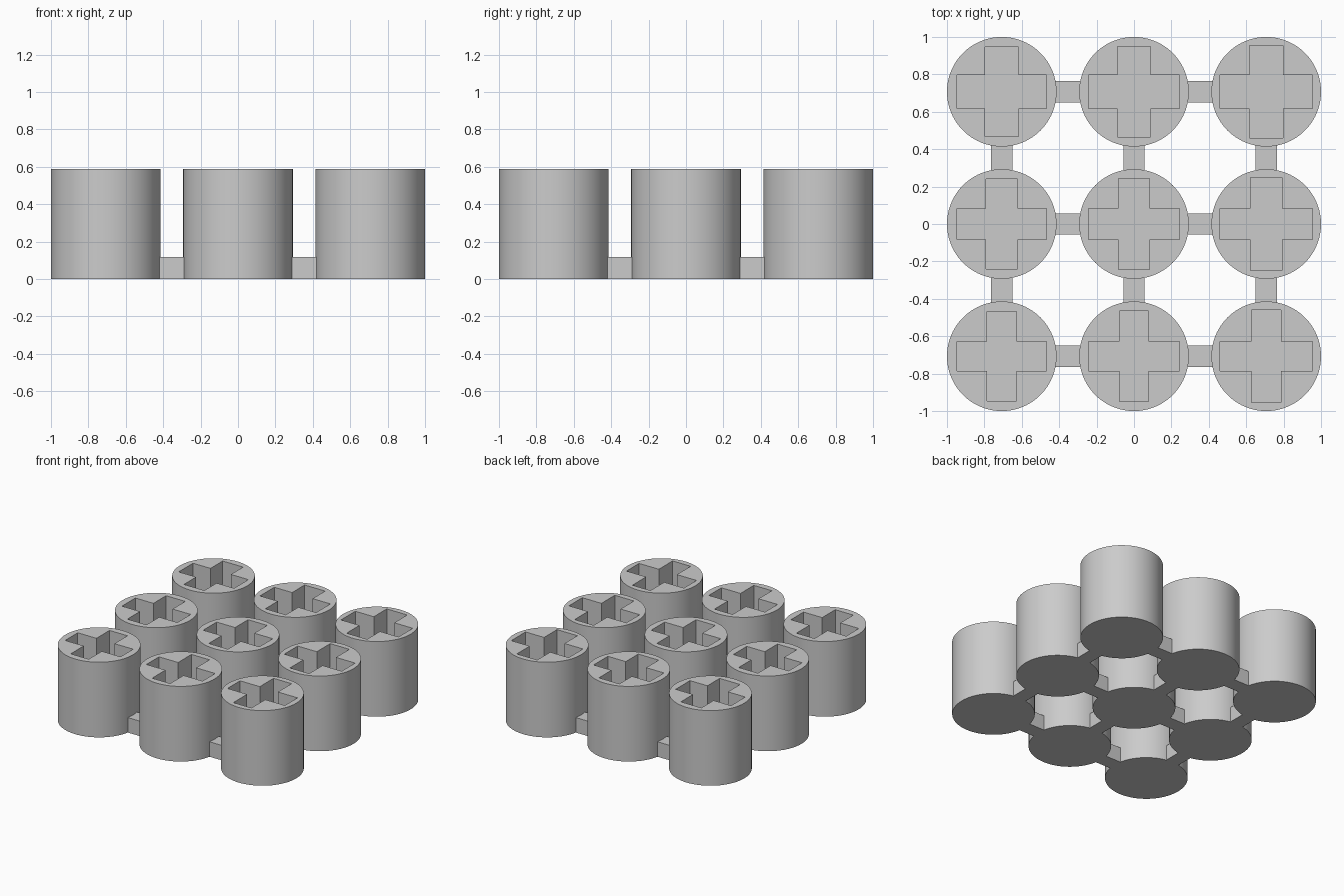
import bpy
import bmesh

cube = bpy.data.objects.get("Cube")
if cube:
    bpy.data.objects.remove(cube, do_unlink=True)

PITCH, RADIUS, HEIGHT = 0.707, 0.293, 0.588
BAR_W, BAR_H, FLOOR = 0.113, 0.117, 0.118

gray = bpy.data.materials.new("plain gray")
gray.use_nodes = True
color = (0.6, 0.6, 0.6, 1)
gray.diffuse_color = color
gray.node_tree.nodes["Principled BSDF"].inputs["Base Color"].default_value = color


def prism(name, outline, z0, z1):
    """Extrude a flat outline from z0 up to z1."""
    bm = bmesh.new()
    face = bm.faces.new([bm.verts.new((x, y, z0)) for x, y in outline])
    top = bmesh.ops.extrude_face_region(bm, geom=[face])["geom"]
    verts = [v for v in top if isinstance(v, bmesh.types.BMVert)]
    bmesh.ops.translate(bm, verts=verts, vec=(0, 0, z1 - z0))
    bmesh.ops.recalc_face_normals(bm, faces=bm.faces)
    mesh = bpy.data.meshes.new(name)
    bm.to_mesh(mesh)
    bm.free()
    obj = bpy.data.objects.new(name, mesh)
    bpy.context.collection.objects.link(obj)
    mesh.materials.append(gray)
    return obj


def cross_outline(length, width):
    """Plus-shaped outline, one corner of three points turned four times."""
    a, b = length / 2, width / 2
    points = []
    corner = [(a, -b), (a, b), (b, b)]
    for _ in range(4):
        points += corner
        corner = [(-y, x) for x, y in corner]
    return points


def socket(name, x, y, length, width):
    """Round post with a blind cross-shaped pocket in its top."""
    bpy.ops.mesh.primitive_cylinder_add(
        vertices=96, radius=RADIUS, depth=HEIGHT, location=(x, y, HEIGHT / 2))
    post = bpy.context.object
    post.name = name
    post.data.materials.append(gray)
    cutter = prism("pocket_cutter", cross_outline(length, width), FLOOR, HEIGHT + 0.1)
    cutter.location = (x, y, 0)
    cutter.hide_render = True
    mod = post.modifiers.new("pocket", 'BOOLEAN')
    mod.operation = 'DIFFERENCE'
    mod.solver = 'EXACT'
    mod.object = cutter
    bpy.ops.object.modifier_apply(modifier=mod.name)
    bpy.data.objects.remove(cutter, do_unlink=True)
    bpy.ops.object.shade_smooth_by_angle(angle=0.6)


# Posts: pocket length grows by column, arm width grows by row
for col, length in enumerate((0.479, 0.486, 0.497)):
    for row, width in enumerate((0.156, 0.166, 0.177)):
        socket(f"socket_post_{col + 1}_{row + 1}",
               (col - 1) * PITCH, (row - 1) * PITCH, length, width)

# Low bars joining neighbouring posts
near, far, half = RADIUS - 0.015, PITCH - RADIUS + 0.015, BAR_W / 2
for line in (-1, 0, 1):
    c = line * PITCH
    for side in (-1, 1):
        lo, hi = sorted((side * near, side * far))
        bar = [(lo, c - half), (hi, c - half), (hi, c + half), (lo, c + half)]
        prism("link_bar_x", bar, 0, BAR_H)
        prism("link_bar_y", [(y, x) for x, y in bar], 0, BAR_H)
